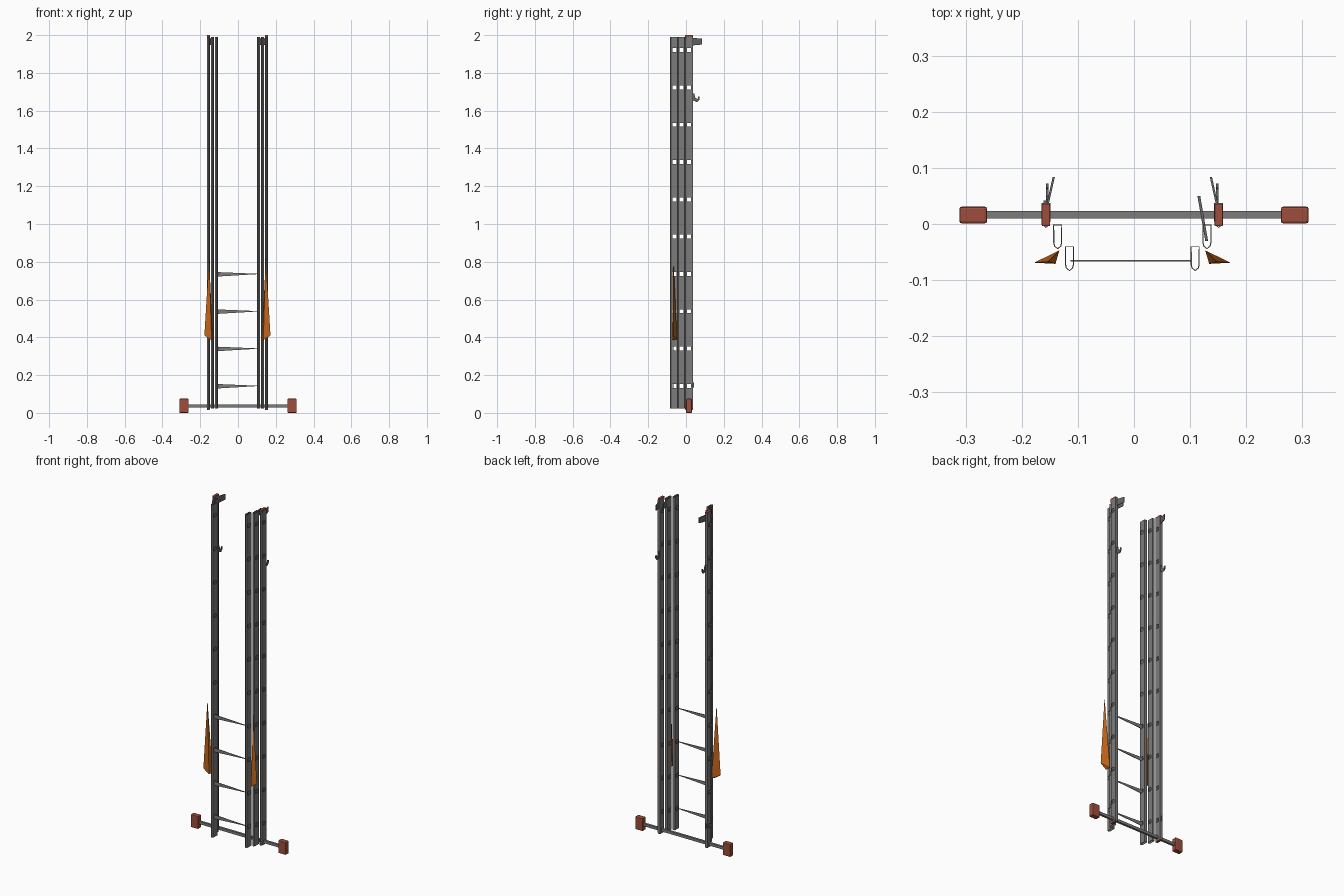
import bpy, bmesh
from mathutils import Vector

if "Cube" in bpy.data.objects:
    bpy.data.objects.remove(bpy.data.objects["Cube"], do_unlink=True)


def material(name, rgb):
    m = bpy.data.materials.new(name)
    m.use_nodes = True
    m.diffuse_color = (*rgb, 1)
    m.node_tree.nodes["Principled BSDF"].inputs["Base Color"].default_value = (*rgb, 1)
    return m


GREY = material("aluminium grey", (0.2, 0.2, 0.2))
DARK = material("dark steel", (0.13, 0.13, 0.13))
RED = material("dull red rubber", (0.34, 0.075, 0.045))
ORANGE = material("orange plastic", (0.55, 0.13, 0.01))

MID = -0.003                                   # middle between the rails
STEPS = [0.143 + 0.1975 * i for i in range(10)]  # rung heights


def add_object(name, bm, mat):
    bmesh.ops.recalc_face_normals(bm, faces=bm.faces)
    me = bpy.data.meshes.new(name)
    bm.to_mesh(me)
    bm.free()
    me.materials.append(mat)
    ob = bpy.data.objects.new(name, me)
    bpy.context.collection.objects.link(ob)
    return ob


def box(name, lo, hi, mat, bevel=0):
    bm = bmesh.new()
    bmesh.ops.create_cube(bm, size=1)
    lo, hi = Vector(lo), Vector(hi)
    for v in bm.verts:
        v.co = (lo + hi) / 2 + v.co * (hi - lo)
    if bevel:
        bmesh.ops.bevel(bm, geom=bm.edges[:], offset=bevel, segments=2,
                        profile=0.5, affect='EDGES')
    return add_object(name, bm, mat)


def prism(name, points, offset, mat):
    """Extrude a flat outline by an offset."""
    bm = bmesh.new()
    face = bm.faces.new([bm.verts.new(p) for p in points])
    moved = bmesh.ops.extrude_face_region(bm, geom=[face])["geom"]
    bmesh.ops.translate(bm, vec=offset,
                        verts=[g for g in moved if isinstance(g, bmesh.types.BMVert)])
    if face.is_valid and len(bm.faces) < len(points) + 2:
        bm.faces.new([v for v in face.verts])
    return add_object(name, bm, mat)


def rail(name, x, y):
    """Hollow rail with a square rung hole through both walls at every step."""
    w, d, h = 0.008, 0.022, 0.0105
    side = [(w, d), (w, h), (w, -h), (w * 0.8, -d + 0.005)]
    loop = side + [(0, -d)] + [(-a, b) for a, b in reversed(side)]
    holes = {1, len(loop) - 3}
    levels = [0.022] + [z + s * h for z in STEPS for s in (-1, 1)] + [1.99]
    bm = bmesh.new()
    rings = [[bm.verts.new((x + a, y + b, z)) for a, b in loop] for z in levels]
    for k in range(len(levels) - 1):
        for i in range(len(loop)):
            if k % 2 and i in holes:
                continue
            j = (i + 1) % len(loop)
            bm.faces.new((rings[k][i], rings[k][j], rings[k + 1][j], rings[k + 1][i]))
    ob = add_object(name, bm, GREY)
    mod = ob.modifiers.new("wall", 'SOLIDIFY')
    mod.thickness = 0.002


# Three nested ladder sections: front, middle and back
for label, half, y in (("front", 0.112, -0.062), ("middle", 0.133, -0.023), ("back", 0.154, 0.015)):
    for word, s in (("left", 1), ("right", -1)):
        rail(f"{label}_rail_{word}", MID + s * half, y)

# Tapered rungs on the front section
for i, z in enumerate(STEPS[:4]):
    prism(f"rung_{i + 1}", [(-0.113, -0.067, z - 0.014), (0.103, -0.067, z - 0.001),
                            (0.103, -0.067, z + 0.001), (-0.113, -0.067, z + 0.01)],
          (0, 0.003, 0), GREY)

# Stabiliser bar and its rubber feet
box("stabiliser_bar", (-0.28, 0.01, 0.028), (0.28, 0.023, 0.044), GREY)
for word, s in (("left", 1), ("right", -1)):
    xs = sorted((s * 0.262, s * 0.311))
    box(f"rubber_foot_{word}", (xs[0], 0.001, 0), (xs[1], 0.031, 0.075), RED, 0.004)

for word, s in (("left", 1), ("right", -1)):
    x = MID + s * 0.154

    # Rubber end caps of the back section
    box(f"top_cap_{word}", (x - 0.0075, -0.004, 1.975), (x + 0.0075, 0.036, 2.0), RED, 0.002)
    box(f"bottom_cap_{word}", (x - 0.0075, -0.004, 0.016), (x + 0.0075, 0.036, 0.035), RED, 0.002)

    # Pointed orange side wings
    bm = bmesh.new()
    verts = [bm.verts.new((MID + s * a, b, c)) for a, b, c in
             ((0.175, -0.069, 0.41), (0.137, -0.071, 0.385),
              (0.13, -0.047, 0.39), (0.15, -0.067, 0.82))]
    bmesh.ops.convex_hull(bm, input=verts)
    add_object(f"side_wing_{word}", bm, ORANGE)

    # Guide plate at the top, reaching backwards
    inner = MID + s * 0.138
    prism(f"guide_plate_{word}", [(x - s * 0.004, 0.03, 1.945), (inner, 0.084, 1.95),
                                  (inner, 0.084, 1.982), (x - s * 0.004, 0.03, 1.985)],
          (s * 0.004, 0, 0), DARK)

    # Small rope hook, an arm with an upturned tip
    prism(f"rope_hook_{word}", [(x, 0.034, 1.655), (x, 0.06, 1.645), (x, 0.072, 1.66),
                                (x, 0.072, 1.675), (x, 0.064, 1.675), (x, 0.062, 1.662),
                                (x, 0.05, 1.667), (x, 0.044, 1.69), (x, 0.034, 1.69)],
          (-s * 0.005, 0, 0), DARK)

# Slanted guide plate of the middle section
prism("middle_guide_plate", [(0.127, -0.03, 1.945), (0.113, 0.05, 1.95),
                             (0.113, 0.05, 1.982), (0.127, -0.03, 1.985)],
      (0.005, 0, 0), DARK)

# Lower latch on one back rail
box("lower_latch", (MID - 0.158, 0.03, 0.135), (MID - 0.15, 0.042, 0.16), DARK)
